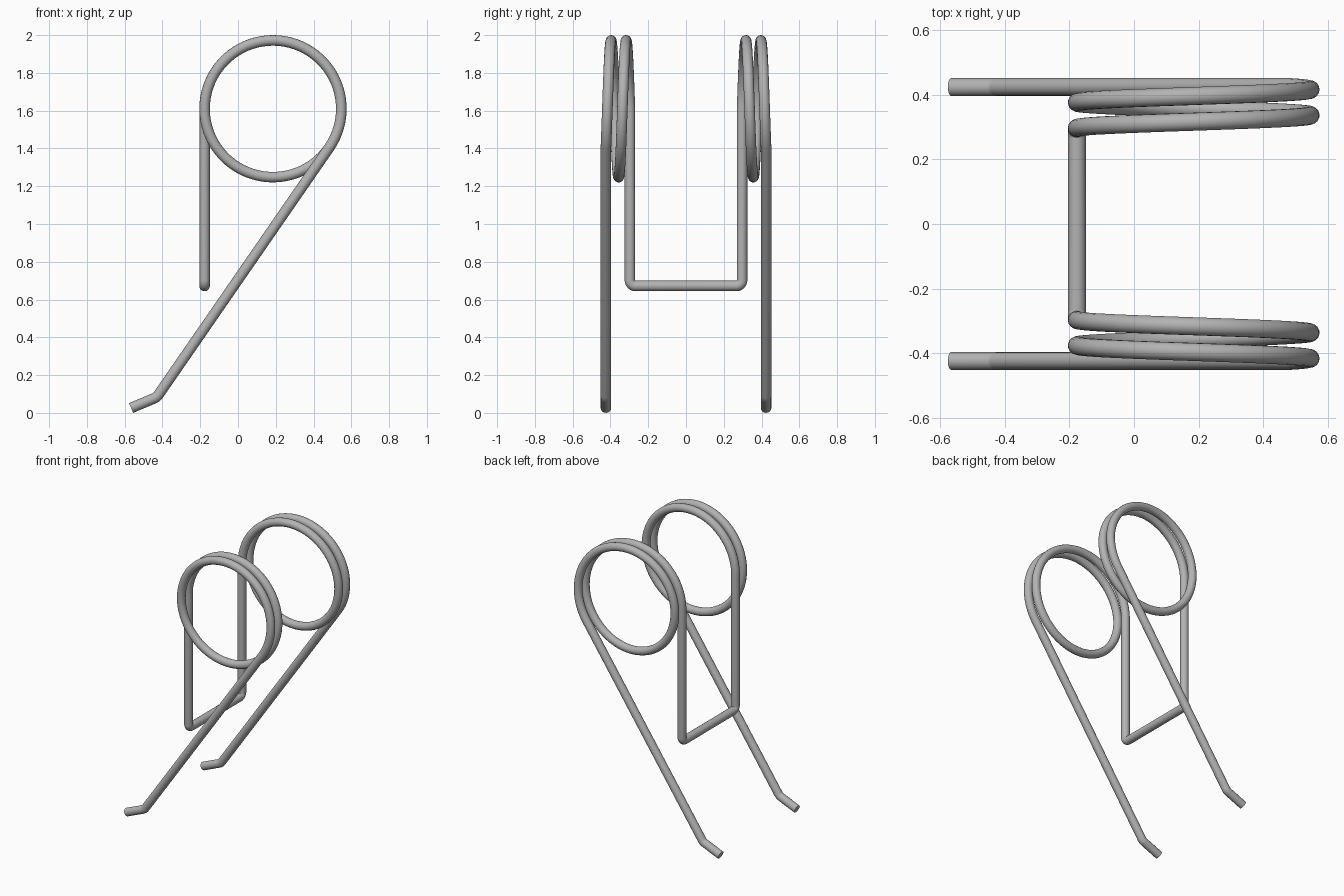
import bpy
from math import asin, atan2, cos, hypot, pi, sin, tan
from mathutils import Vector

cube = bpy.data.objects.get("Cube")
if cube:
    bpy.data.objects.remove(cube, do_unlink=True)

WIRE = 0.028                      # wire radius
CX, CZ, COIL = 0.185, 1.61, 0.362  # coil centre and centreline radius
Y_IN, Y_OUT = 0.297, 0.424        # inner and outer ends of each coil
BRIDGE_Z = 0.672
KNEE = Vector((-0.43, Y_OUT, 0.083))
TOE = Vector((-0.566, Y_OUT, 0.026))


def fillet(before, corner, after, radius, steps=6):
    """Points of a rounded bend at a corner of the wire."""
    a = (before - corner).normalized()
    b = (after - corner).normalized()
    half = a.angle(b) / 2
    reach = radius / tan(half)
    centre = corner + (a + b).normalized() * radius / sin(half)
    p, q = corner + a * reach - centre, corner + b * reach - centre
    return [centre + p.lerp(q, i / steps).normalized() * radius
            for i in range(steps + 1)]


def half_path():
    """Centreline from the bridge, through one coil, to the toe."""
    x_in = CX - COIL
    corner = Vector((x_in, Y_IN, BRIDGE_Z))
    coil_start = Vector((x_in, Y_IN, CZ))
    points = fillet(Vector((x_in, 0, BRIDGE_Z)), corner, coil_start, 0.03)

    # Coil: over the top, one full turn, then on until tangent to the leg
    dx, dz = CX - KNEE.x, CZ - KNEE.z
    leg_angle = atan2(dz, dx) - asin(COIL / hypot(dx, dz))
    end = leg_angle - pi / 2 - 2 * pi
    steps = 120
    for i in range(steps + 1):
        t = i / steps
        angle = pi + (end - pi) * t
        points.append(Vector((CX + COIL * cos(angle),
                              Y_IN + (Y_OUT - Y_IN) * t,
                              CZ + COIL * sin(angle))))

    # Straight leg, knee bend and short toe
    points += fillet(points[-1], KNEE, TOE, 0.05)
    points.append(TOE)
    return points


# Whole spring: one continuous wire, mirrored front to back
half = half_path()
mirrored = [Vector((p.x, -p.y, p.z)) for p in reversed(half)]
path = mirrored + half

curve = bpy.data.curves.new("spring_wire", "CURVE")
curve.dimensions = "3D"
curve.bevel_depth = WIRE
curve.bevel_resolution = 6
curve.use_fill_caps = True
spline = curve.splines.new("POLY")
spline.points.add(len(path) - 1)
for point, co in zip(spline.points, path):
    point.co = (*co, 1)

wire = bpy.data.objects.new("spring_wire", curve)
bpy.context.collection.objects.link(wire)

# Plain grey steel
steel = bpy.data.materials.new("grey_steel")
steel.use_nodes = True
grey = (0.45, 0.45, 0.45, 1)
steel.diffuse_color = grey
steel.node_tree.nodes["Principled BSDF"].inputs["Base Color"].default_value = grey
curve.materials.append(steel)

bpy.ops.object.select_all(action="DESELECT")
wire.select_set(True)
bpy.context.view_layer.objects.active = wire
bpy.ops.object.convert(target="MESH")
bpy.ops.object.shade_smooth_by_angle()
